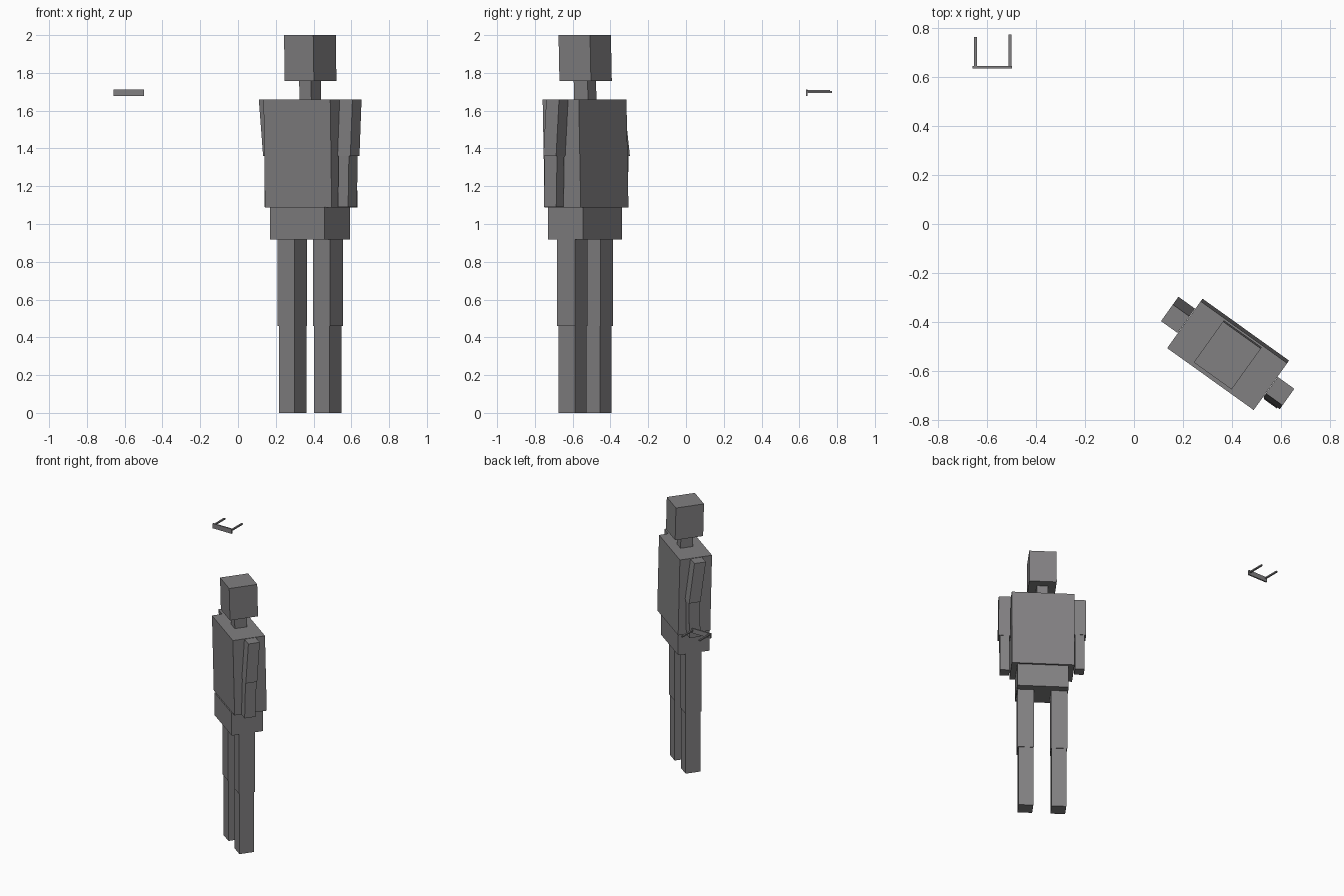
import bpy, bmesh, math
from mathutils import Matrix, Vector

if "Cube" in bpy.data.objects:
    bpy.data.objects.remove(bpy.data.objects["Cube"])

grey = bpy.data.materials.new("mid grey")
grey.diffuse_color = (0.22, 0.215, 0.22, 1)
grey.use_nodes = True
grey.node_tree.nodes["Principled BSDF"].inputs["Base Color"].default_value = grey.diffuse_color

# Figure frame: turned about z, its front faces local -y
FIGURE = Matrix.Translation((0.383, -0.533, 0)) @ Matrix.Rotation(math.radians(-35.6), 4, 'Z')


def box(name, size, top, bottom, frame=FIGURE):
    """Block of (width, depth) running from a bottom centre to a top centre."""
    bm = bmesh.new()
    bmesh.ops.create_cube(bm, size=1)
    for v in bm.verts:
        end = Vector(top if v.co.z > 0 else bottom)
        v.co = end + Vector((v.co.x * size[0], v.co.y * size[1], 0))
    bm.transform(frame)
    me = bpy.data.meshes.new(name)
    bm.to_mesh(me)
    bm.free()
    me.materials.append(grey)
    ob = bpy.data.objects.new(name, me)
    bpy.context.collection.objects.link(ob)
    return ob


# Head, neck and body
box("head", (0.19, 0.205), (0, -0.004, 2.0), (0, 0.002, 1.756))
box("neck", (0.077, 0.09), (0, -0.003, 1.757), (0, 0.0, 1.655))
box("torso", (0.434, 0.235), (0, -0.005, 1.66), (0, 0.008, 1.088))
box("hips", (0.355, 0.228), (0, -0.003, 1.089), (0, -0.003, 0.917))

# Arms: left swings back, right swings slightly forward
for side, s, shoulder, elbow, hand in (("left", -1, -0.006, 0.033, 0.028),
                                       ("right", 1, 0.003, -0.016, -0.022)):
    box(side + "_upper_arm", (0.083, 0.083), (s * 0.26, shoulder, 1.658), (s * 0.26, elbow, 1.36))
    box(side + "_forearm", (0.066, 0.08), (s * 0.258, elbow, 1.361), (s * 0.257, hand, 1.09))

# Legs
for side, s in (("left", -1), ("right", 1)):
    box(side + "_thigh", (0.111, 0.116), (s * 0.116, -0.002, 0.918), (s * 0.116, -0.002, 0.46))
    box(side + "_shin", (0.102, 0.108), (s * 0.114, -0.002, 0.461), (s * 0.114, -0.002, 0))

# Separate spectacles: front bar and two temples
I = Matrix.Identity(4)
box("spectacles_front", (0.162, 0.01), (-0.578, 0.639, 1.713), (-0.578, 0.639, 1.677), I)
for side, x, end, z in (("left", -0.647, 0.763, 1.704), ("right", -0.506, 0.772, 1.699)):
    y = (0.64 + end) / 2
    box(side + "_temple", (0.012, end - 0.64), (x, y, z + 0.005), (x, y, z - 0.005), I)
